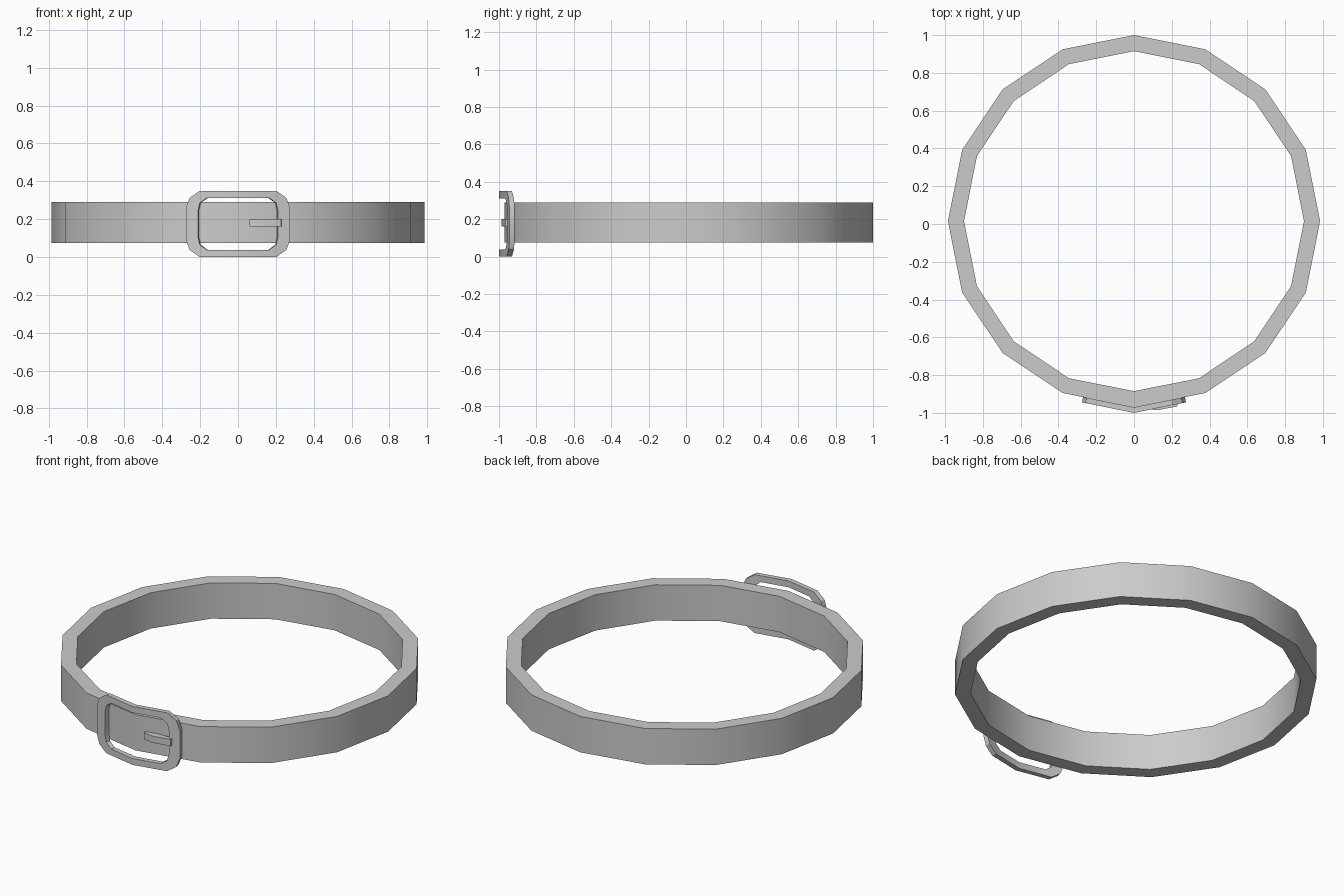
import bpy, bmesh, math

if "Cube" in bpy.data.objects:
    bpy.data.objects.remove(bpy.data.objects["Cube"])

def finish(name, bm):
    bmesh.ops.recalc_face_normals(bm, faces=bm.faces)
    me = bpy.data.meshes.new(name)
    bm.to_mesh(me)
    bm.free()
    ob = bpy.data.objects.new(name, me)
    bpy.context.collection.objects.link(ob)
    bpy.ops.object.select_all(action='DESELECT')
    ob.select_set(True)
    bpy.context.view_layer.objects.active = ob
    bpy.ops.object.shade_smooth_by_angle(angle=math.radians(30))
    return ob

def skin_loops(name, loops):
    """Closed solid skinned round a cycle of closed loops."""
    bm = bmesh.new()
    vs = [[bm.verts.new(p) for p in loop] for loop in loops]
    n = len(vs[0])
    for a, b in zip(vs, vs[1:] + vs[:1]):
        for i in range(n):
            j = (i + 1) % n
            bm.faces.new((a[i], a[j], b[j], b[i]))
    return finish(name, bm)

# Belt strap: 16-sided hoop
CY = 0.015
def hoop(r, z):
    return [(r * math.sin(k * math.pi / 8), CY + r * math.cos(k * math.pi / 8), z)
            for k in range(16)]

skin_loops("strap", [hoop(0.985, 0.075), hoop(0.985, 0.29),
                     hoop(0.90, 0.29), hoop(0.90, 0.075)])

# Buckle frame: rounded rectangle folded along the strap's front corner
def outline(quarter, front):
    """Mirror a quarter outline (x, dz) and lay it on the folded front."""
    right = quarter + [(x, -z) for x, z in reversed(quarter)]
    left = [(-x, z) for x, z in reversed(right) if x > 0]
    pts = []
    for x, z in right + left:
        y = -0.97 + 0.199 * abs(x)
        if front:
            y -= 0.03 if x == 0 else 0.028
            x += math.copysign(0.005, x) if x else 0
        pts.append((x, y, 0.175 + z))
    return pts

outer = [(0, 0.175), (0.197, 0.175), (0.25, 0.138), (0.27, 0.085)]
inner = [(0, 0.137), (0.16, 0.137), (0.197, 0.11), (0.206, 0.07)]
skin_loops("buckle_frame", [outline(outer, False), outline(outer, True),
                            outline(inner, True), outline(inner, False)])

# Prong: small bar resting on the strap and over the frame
side = [(0.06, -0.95), (0.06, -0.974), (0.12, -0.986), (0.228, -0.966), (0.232, -0.94)]
bm = bmesh.new()
face = bm.faces.new([bm.verts.new((x, y, 0.16)) for x, y in side])
ext = bmesh.ops.extrude_face_region(bm, geom=[face])
bmesh.ops.translate(bm, vec=(0, 0, 0.04),
                    verts=[v for v in ext["geom"] if isinstance(v, bmesh.types.BMVert)])
finish("prong", bm)
